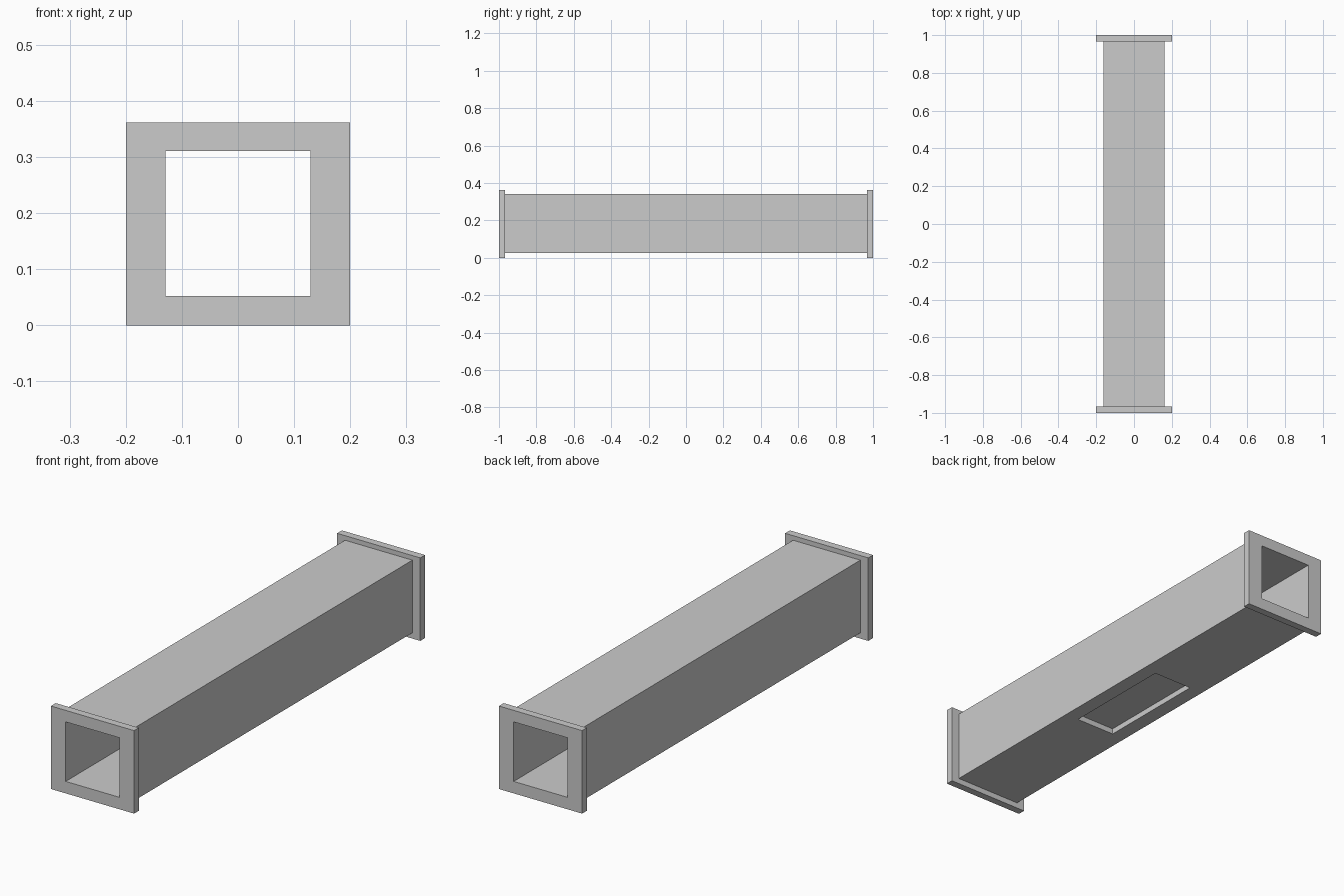
import bpy
import bmesh

if "Cube" in bpy.data.objects:
    bpy.data.objects.remove(bpy.data.objects["Cube"])

FLANGE = (0.20, 0.0, 0.361)      # half width, bottom, top
BODY = (0.162, 0.025, 0.341)
BORE = (0.129, 0.052, 0.311)
FACE_Y, LIP_Y = 1.0, 0.967

bm = bmesh.new()


def section(rect, y):
    """Rectangular ring of vertices across the duct."""
    w, lo, hi = rect
    return [bm.verts.new((x, y, z)) for x, z in ((-w, lo), (w, lo), (w, hi), (-w, hi))]


def plan(w, l, z):
    """Rectangular ring of vertices lying flat."""
    return [bm.verts.new((x, y, z)) for x, y in ((-w, -l), (w, -l), (w, l), (-w, l))]


def bridge(a, b):
    """Four quads joining two rings."""
    return [bm.faces.new((a[i], a[(i + 1) % 4], b[(i + 1) % 4], b[i])) for i in range(4)]


# Closed tube: flange, body, flange, then back through the bore
rings = [section(r, y) for r, y in (
    (FLANGE, -FACE_Y), (FLANGE, -LIP_Y), (BODY, -LIP_Y), (BODY, LIP_Y),
    (FLANGE, LIP_Y), (FLANGE, FACE_Y), (BORE, FACE_Y), (BORE, -FACE_Y))]
sides = [bridge(r, rings[(i + 1) % len(rings)]) for i, r in enumerate(rings)]

# Shallow rectangular pocket in the underside of the body
bm.faces.remove(sides[2][0])
underside = [rings[2][0], rings[2][1], rings[3][1], rings[3][0]]
rim = plan(0.096, 0.256, BODY[1])
floor = plan(0.096, 0.256, 0.050)
bridge(underside, rim)
bridge(rim, floor)
bm.faces.new(floor)

bmesh.ops.recalc_face_normals(bm, faces=bm.faces)
mesh = bpy.data.meshes.new("flanged_duct")
bm.to_mesh(mesh)
bm.free()
bpy.context.collection.objects.link(bpy.data.objects.new("flanged_duct", mesh))
